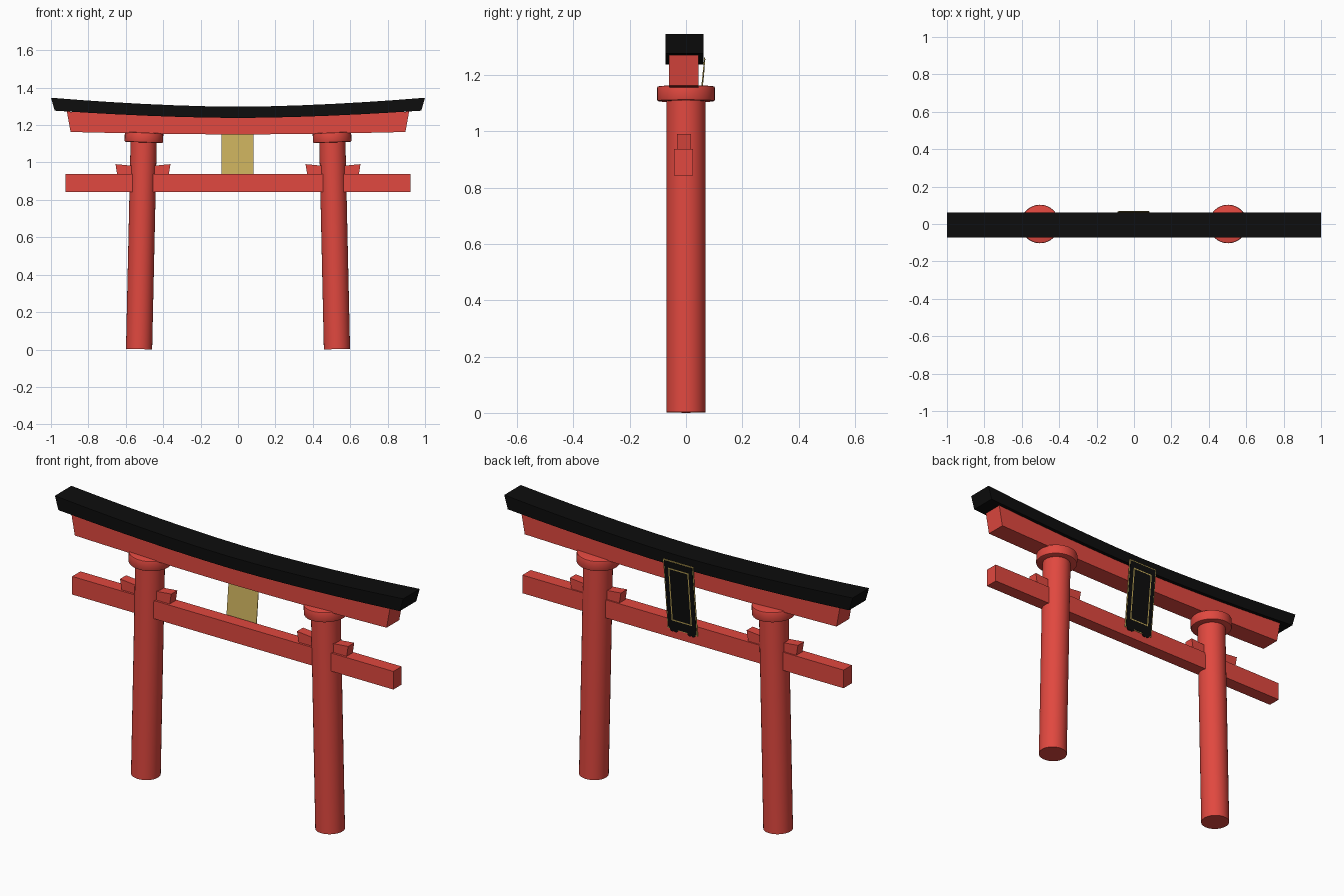
import bpy, bmesh, math
from mathutils import Vector, Matrix

if "Cube" in bpy.data.objects:
    bpy.data.objects.remove(bpy.data.objects["Cube"])


def material(name, rgb):
    m = bpy.data.materials.new(name)
    m.diffuse_color = (*rgb, 1)
    m.use_nodes = True
    m.node_tree.nodes["Principled BSDF"].inputs["Base Color"].default_value = m.diffuse_color
    return m


RED = material("red_paint", (0.75, 0.065, 0.05))
BLACK = material("black_paint", (0.004, 0.004, 0.004))
GOLD = material("gold", (0.60, 0.44, 0.11))


def finish(name, bm, mat, angle=30):
    bmesh.ops.recalc_face_normals(bm, faces=bm.faces)
    me = bpy.data.meshes.new(name)
    bm.to_mesh(me)
    bm.free()
    me.materials.append(mat)
    ob = bpy.data.objects.new(name, me)
    bpy.context.collection.objects.link(ob)
    bpy.ops.object.select_all(action='DESELECT')
    ob.select_set(True)
    bpy.context.view_layer.objects.active = ob
    bpy.ops.object.shade_smooth_by_angle(angle=math.radians(angle))
    return ob


def strip(name, rows, y0, y1, mat):
    """Bar along x; each row is (x_bottom, z_bottom, x_top, z_top)."""
    bm = bmesh.new()
    rings = [[bm.verts.new(p) for p in ((xb, y0, zb), (xb, y1, zb), (xt, y1, zt), (xt, y0, zt))]
             for xb, zb, xt, zt in rows]
    for a, b in zip(rings, rings[1:]):
        for i in range(4):
            bm.faces.new((a[i], a[(i + 1) % 4], b[(i + 1) % 4], b[i]))
    bm.faces.new(rings[0])
    bm.faces.new(rings[-1])
    return finish(name, bm, mat)


def curved_beam(name, half_bot, half_top, bot, top, y0, y1, mat, n=12):
    """Bar sagging in the middle; bot and top are (centre z, end z)."""
    rows = []
    for i in range(n + 1):
        t = -1 + 2 * i / n
        s = abs(t) ** 1.7
        rows.append((t * half_bot, bot[0] + (bot[1] - bot[0]) * s,
                     t * half_top, top[0] + (top[1] - top[0]) * s))
    return strip(name, rows, y0, y1, mat)


def cylinder(name, base, top, r0, r1, mat, bevel=0):
    axis = Vector(top) - Vector(base)
    bm = bmesh.new()
    bmesh.ops.create_cone(bm, cap_ends=True, segments=32, radius1=r0, radius2=r1, depth=axis.length)
    if bevel:
        rim = [e for e in bm.edges if abs(e.verts[0].co.z - e.verts[1].co.z) < 1e-5]
        bmesh.ops.bevel(bm, geom=rim, offset=bevel, segments=2, affect='EDGES', profile=0.5)
    rot = axis.to_track_quat('Z', 'Y').to_matrix().to_4x4()
    bm.transform(Matrix.Translation((Vector(base) + Vector(top)) / 2) @ rot)
    return finish(name, bm, mat)


# Top lintel and the red beam under it
curved_beam("roof_lintel", 0.98, 1.0, (1.238, 1.277), (1.298, 1.346), -0.073, 0.062, BLACK)
curved_beam("upper_beam", 0.895, 0.915, (1.15, 1.163), (1.245, 1.272), -0.06, 0.044, RED)

# Straight tie beam
strip("tie_beam", [(-0.922, 0.843, -0.922, 0.937), (0.922, 0.843, 0.922, 0.937)], -0.043, 0.025, RED)

# Leaning pillars with collars and wedges
for side, s in (("left", -1), ("right", 1)):
    cylinder(side + "_pillar", (s * 0.529, 0, 0.002), (s * 0.504, 0, 1.13), 0.07, 0.07, RED)
    cylinder(side + "_collar", (s * 0.504, 0, 1.107), (s * 0.502, 0, 1.16), 0.103, 0.103, RED, 0.006)
    rows = [(s * 0.508 + dx * 0.137, 0.93, s * 0.508 + dx * 0.147, 0.977 + 0.014 * abs(dx))
            for dx in (-1, 0, 1)]
    strip(side + "_wedge", rows, -0.032, 0.018, RED)

# Plaque on the rear, leaning outward at the top (local x, depth, height)
LEAN = Matrix.Translation((-0.002, 0.027, 0.89)) @ Matrix.Rotation(-math.atan(0.038 / 0.375), 4, 'X')


def slab(bm, x0, x1, d0, d1, h0, h1):
    vs = bmesh.ops.create_cube(bm, size=1)["verts"]
    for v in vs:
        v.co = ((x0 + x1) / 2 + v.co.x * (x1 - x0), (d0 + d1) / 2 + v.co.y * (d1 - d0),
                (h0 + h1) / 2 + v.co.z * (h1 - h0))


def border(bm, w, h0, h1, t, d0, d1):
    slab(bm, -w, w, d0, d1, h0, h0 + t)
    slab(bm, -w, w, d0, d1, h1 - t, h1)
    for s in (-1, 1):
        a, b = sorted((s * w, s * (w - t)))
        slab(bm, a, b, d0, d1, h0 + t, h1 - t)


bm = bmesh.new()
slab(bm, -0.086, 0.086, 0, 0.003, 0, 0.375)
finish("plaque_back", bm, GOLD).matrix_world = LEAN

bm = bmesh.new()
slab(bm, -0.081, 0.081, 0.003, 0.0045, 0.004, 0.369)
finish("plaque_panel", bm, BLACK).matrix_world = LEAN

bm = bmesh.new()
border(bm, 0.058, 0.05, 0.335, 0.006, 0.0045, 0.0055)
finish("plaque_inner_border", bm, GOLD).matrix_world = LEAN

# Small scalloped feet under the plaque
bm = bmesh.new()
for x in (-0.06, -0.04, 0.04, 0.06):
    m = Matrix.Translation((x, 0.0025, 0.0)) @ Matrix.Rotation(math.pi / 2, 4, 'X')
    bmesh.ops.create_cone(bm, cap_ends=True, segments=16, radius1=0.012, radius2=0.012, depth=0.004, matrix=m)
finish("plaque_feet", bm, BLACK).matrix_world = LEAN
